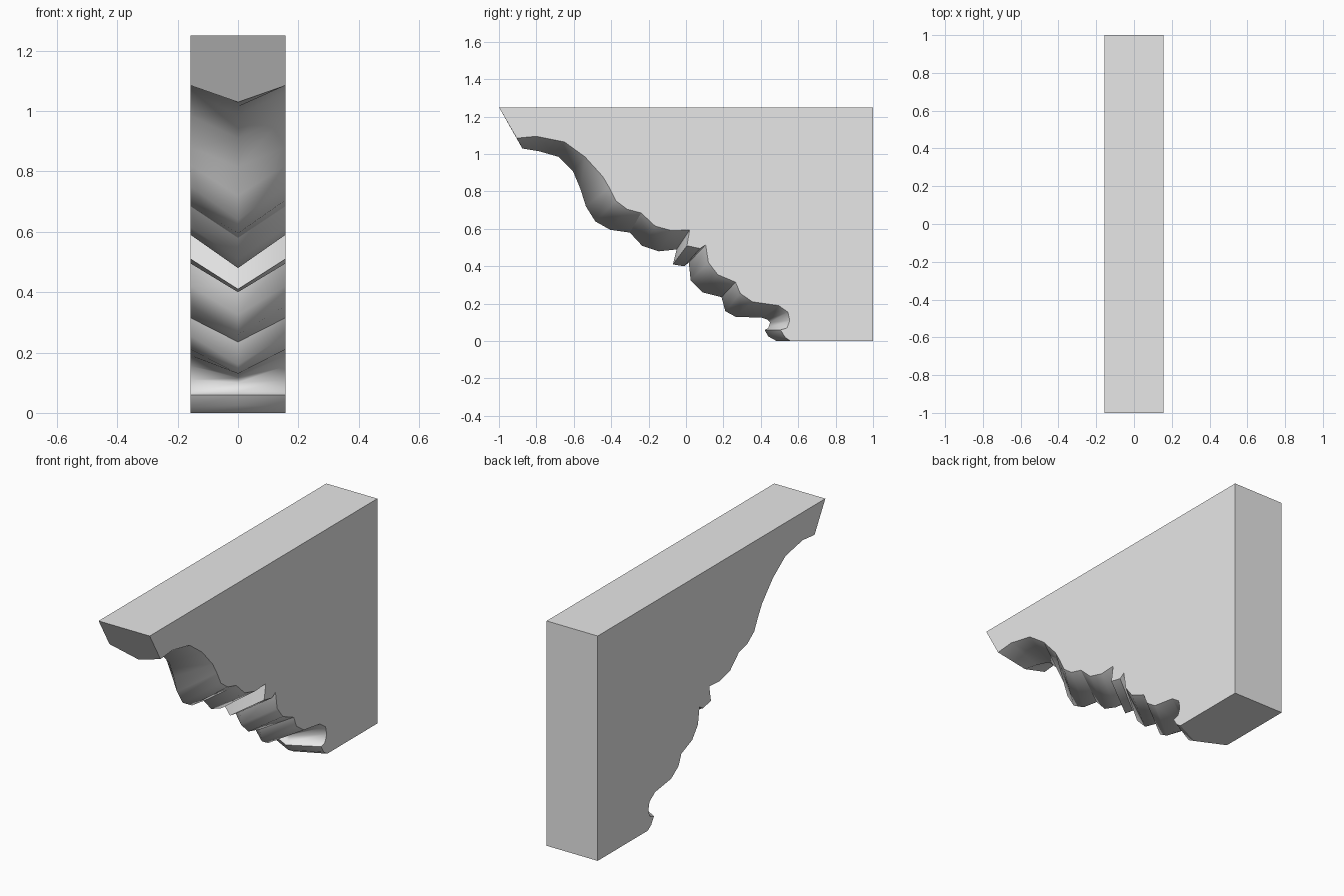
import bpy
import bmesh

default_cube = bpy.data.objects.get("Cube")
if default_cube:
    bpy.data.objects.remove(default_cube, do_unlink=True)

half_width = 0.157
top_height = 1.25

# Carved edge, one group per moulding: (side y, side z, ridge y, ridge z)
# Each group ends on a crisp arris.
mouldings = [
    # top lip and large ogee
    [(-.905, 1.085, -.875, 1.03), (-.8, 1.095, -.785, 1.015),
     (-.65, 1.065, -.68, .985), (-.54, .985, -.605, .91),
     (-.445, .88, -.565, .815), (-.41, .82, -.535, .72),
     (-.375, .75, -.485, .64), (-.315, .705, -.405, .595),
     (-.24, .685, -.3, .58)],
    # upper cove
    [(-.165, .615, -.235, .51), (-.075, .59, -.145, .48),
     (.02, .595, -.05, .49)],
    # square fillet: face, underside and return
    [(.005, .51, -.07, .41)],
    [(.075, .495, -.01, .4)],
    [(.105, .515, .015, .42)],
    # middle cove
    [(.12, .42, .025, .325), (.17, .355, .09, .26), (.265, .315, .19, .235)],
    # lower cove and hollow throat
    [(.29, .255, .21, .16), (.355, .21, .265, .13), (.495, .19, .405, .125),
     (.545, .155, .435, .115), (.555, .11, .45, .1), (.54, .07, .44, .07),
     (.505, .06, .42, .06)],
    # bottom nose
    [(.53, .02, .44, .025), (.56, 0, .485, 0)],
]


def make_material(name, value):
    """Plain flat grey for the whole bracket."""
    material = bpy.data.materials.new(name)
    material.use_nodes = True
    colour = (value, value, value, 1)
    material.diffuse_color = colour
    shader = material.node_tree.nodes["Principled BSDF"]
    shader.inputs["Base Color"].default_value = colour
    return material


def add_section(bm, x, ridge):
    """Add one lengthwise row of carved vertices at the given x."""
    row = []
    for group in mouldings:
        for side_y, side_z, ridge_y, ridge_z in group:
            place = (x, ridge_y, ridge_z) if ridge else (x, side_y, side_z)
            row.append(bm.verts.new(place))
    return row


def build_bracket():
    bm = bmesh.new()
    left = add_section(bm, half_width, False)
    middle = add_section(bm, 0, True)
    right = add_section(bm, -half_width, False)

    # Carved surface, lofted from each side to the central ridge
    for start, end in ((left, middle), (middle, right)):
        for i in range(len(start) - 1):
            face = bm.faces.new((start[i], start[i + 1], end[i + 1], end[i]))
            face.smooth = True

    # Block corners: back bottom, back top, front top
    corners = {}
    for name, x in (("left", half_width), ("right", -half_width)):
        corners[name] = [bm.verts.new((x, y, z)) for y, z in
                         ((1, 0), (1, top_height), (-1, top_height))]
    lc, rc = corners["left"], corners["right"]

    # Flat cheeks, back, top, sloping front and underside
    bm.faces.new(left + lc)
    bm.faces.new(right + rc)
    for i in range(len(lc) - 1):
        bm.faces.new((lc[i], lc[i + 1], rc[i + 1], rc[i]))
    bm.faces.new((lc[-1], left[0], middle[0], right[0], rc[-1]))
    bm.faces.new((lc[0], left[-1], middle[-1], right[-1], rc[0]))

    # Keep the block outline crisp
    for edge in bm.edges:
        if not all(face.smooth for face in edge.link_faces):
            edge.smooth = False

    # Keep the arris at the end of each moulding crisp
    index = -1
    for group in mouldings:
        index += len(group)
        for side in (left, right):
            edge = bm.edges.get((side[index], middle[index]))
            edge.smooth = False

    bmesh.ops.recalc_face_normals(bm, faces=bm.faces[:])
    mesh = bpy.data.meshes.new("carved_bracket")
    bm.to_mesh(mesh)
    bm.free()
    bracket = bpy.data.objects.new("carved_bracket", mesh)
    bpy.context.collection.objects.link(bracket)
    return bracket


bracket = build_bracket()
bracket.data.materials.append(make_material("pale_grey", 0.8))
